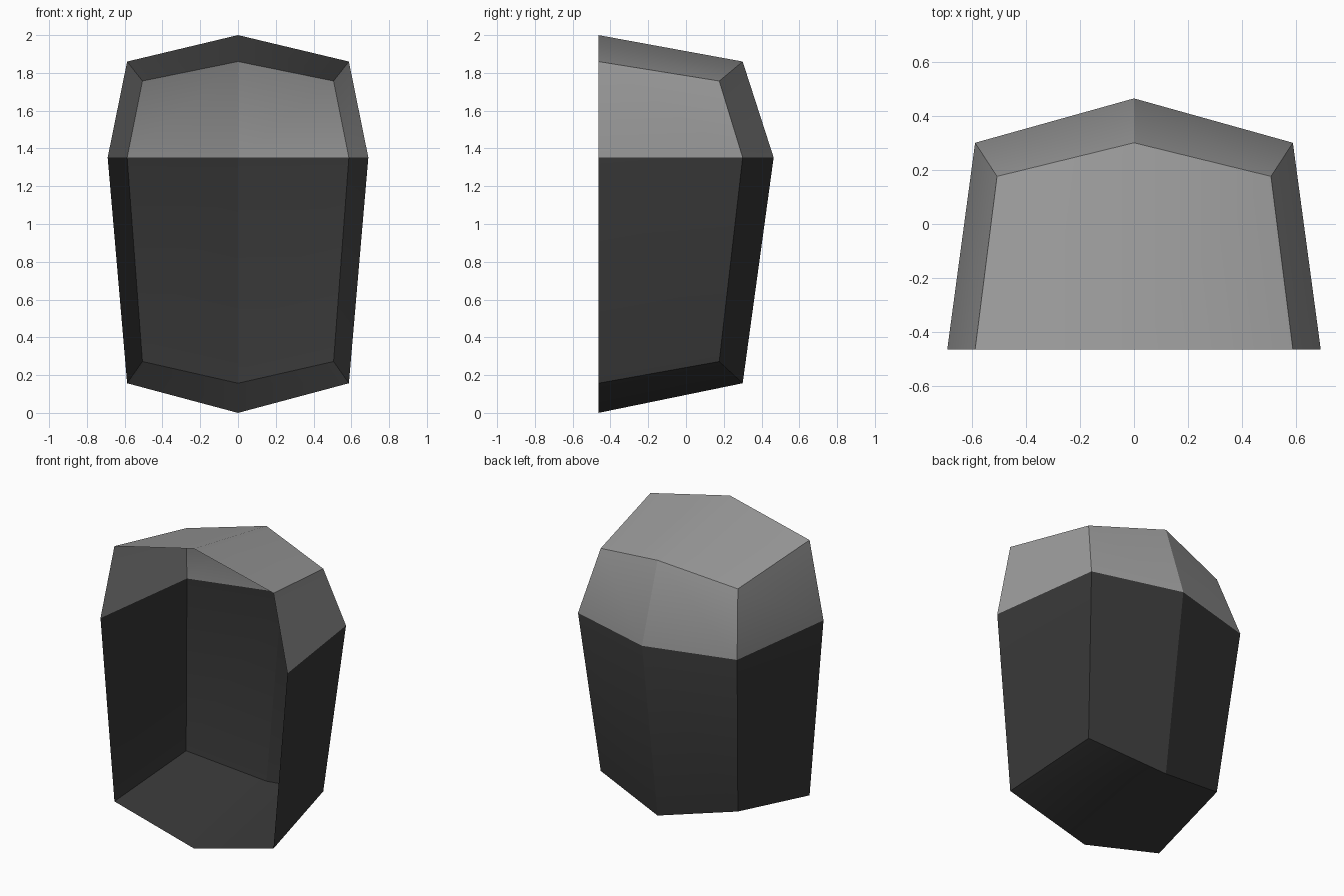
import bpy, bmesh, math

if "Cube" in bpy.data.objects:
    bpy.data.objects.remove(bpy.data.objects["Cube"])


def material(name, grey):
    m = bpy.data.materials.new(name)
    m.diffuse_color = (grey, grey, grey, 1)
    m.use_nodes = True
    m.node_tree.nodes["Principled BSDF"].inputs["Base Color"].default_value = m.diffuse_color
    return m


# Distance from the hub for face-centre, edge and corner points, per axis
REACH_X = (0.69, 0.587, 0.506)
REACH_Y = (0.928, 0.764, 0.64)
REACH_UP = (0.648, 0.508, 0.405)
REACH_DOWN = (1.352, 1.195, 1.08)
HUB_Y, HUB_Z = -0.464, 1.352

# Once-divided cube with its front half removed leaves an open shell
bm = bmesh.new()
bmesh.ops.create_cube(bm, size=2)
bmesh.ops.subdivide_edges(bm, edges=bm.edges[:], cuts=1, use_grid_fill=True)
bmesh.ops.delete(bm, geom=[v for v in bm.verts if v.co.y < -0.5], context='VERTS')

# Light upper part, dark lower part
for f in bm.faces:
    f.material_index = 0 if f.calc_center_median().z > 0 else 1

# Round the cube into the tapered shell
for v in bm.verts:
    x, y, z = (round(c) for c in v.co)
    k = abs(x) + abs(y) + abs(z) - 1
    reach_z = REACH_UP if z > 0 else REACH_DOWN
    v.co = (x * REACH_X[k], HUB_Y + y * REACH_Y[k], HUB_Z + z * reach_z[k])

mesh = bpy.data.meshes.new("open_shell")
bm.to_mesh(mesh)
bm.free()
mesh.materials.append(material("light grey", 0.33))
mesh.materials.append(material("dark grey", 0.038))
shell = bpy.data.objects.new("open_shell", mesh)
bpy.context.collection.objects.link(shell)

# Soft shading across the shallow creases only
bpy.context.view_layer.objects.active = shell
shell.select_set(True)
bpy.ops.object.shade_smooth_by_angle(angle=math.radians(30))
